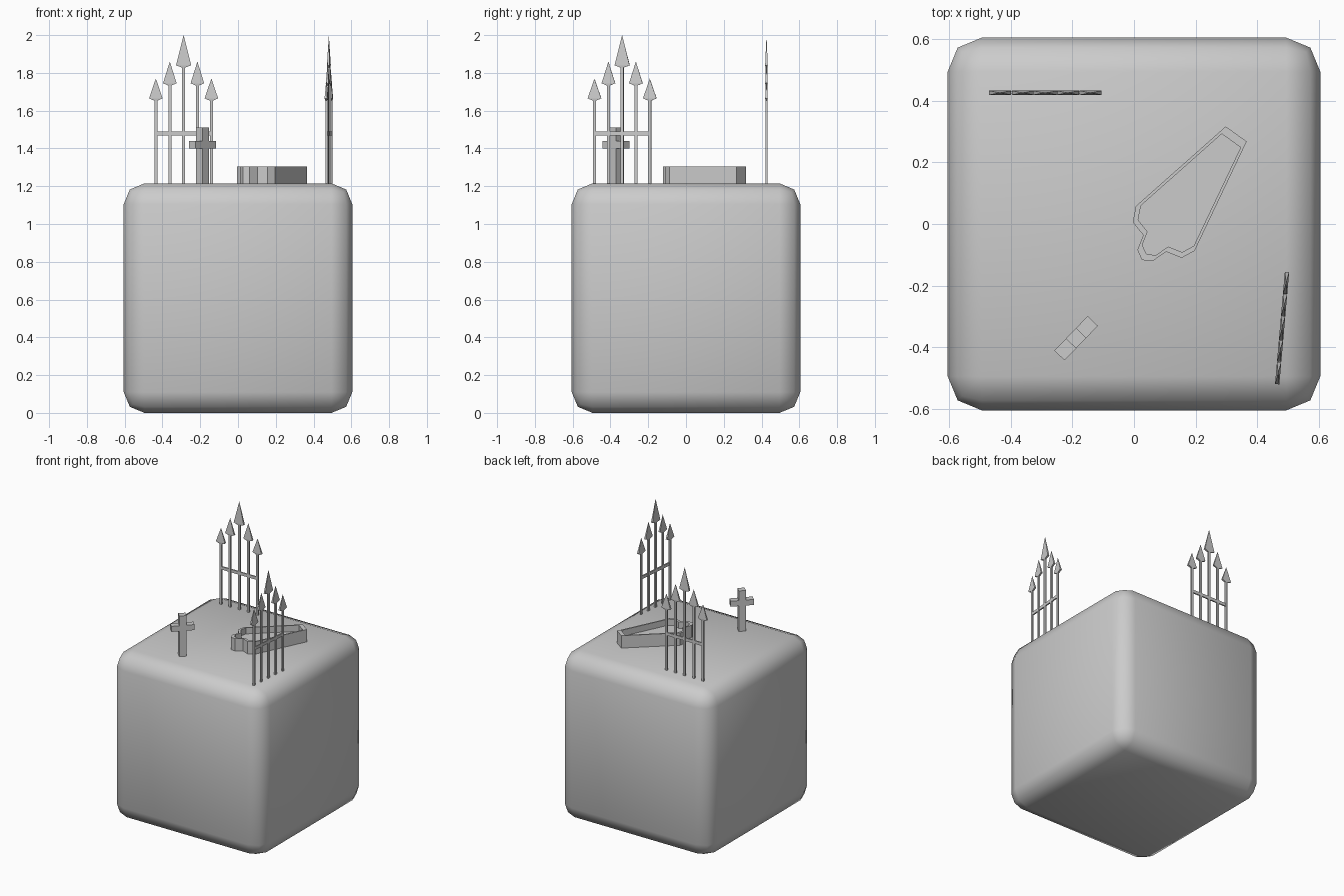
import bpy, bmesh
from math import radians
from mathutils import Vector, Matrix

if "Cube" in bpy.data.objects:
    bpy.data.objects.remove(bpy.data.objects["Cube"])

TOP = 1.215


def finish(bm, name, smooth=False):
    bmesh.ops.recalc_face_normals(bm, faces=bm.faces)
    me = bpy.data.meshes.new(name)
    bm.to_mesh(me)
    bm.free()
    for p in me.polygons:
        p.use_smooth = smooth
    ob = bpy.data.objects.new(name, me)
    bpy.context.collection.objects.link(ob)
    return ob


def add_box(bm, center, size):
    m = Matrix.Translation(center) @ Matrix.Diagonal((*size, 1))
    bmesh.ops.create_cube(bm, size=1, matrix=m)


def ring(bm, x, z, w, d):
    return [bm.verts.new((x + sx * w / 2, sy * d / 2, z))
            for sx, sy in ((-1, -1), (1, -1), (1, 1), (-1, 1))]


# Rounded ground block
bm = bmesh.new()
add_box(bm, (0, 0, TOP / 2), (1.21, 1.21, TOP))
bmesh.ops.bevel(bm, geom=bm.edges[:], offset=0.11, offset_type='OFFSET',
                segments=2, profile=0.5, affect='EDGES')
finish(bm, "ground_block", smooth=True)


# Fence: five spear-headed bars and one rail
def fence(name, loc, angle):
    bm = bmesh.new()
    # offset, tip height, widest height, head width
    spears = [(-0.147, 1.77, 1.665, 0.072), (-0.073, 1.86, 1.745, 0.072),
              (0, 2.0, 1.84, 0.08),
              (0.073, 1.86, 1.745, 0.072), (0.147, 1.77, 1.665, 0.072)]
    for x, tip, wide, w in spears:
        rings = [ring(bm, x, TOP - 0.01, 0.016, 0.011),
                 ring(bm, x, wide - 0.012, 0.016, 0.011),
                 ring(bm, x, wide, w, 0.014)]
        for a, b in zip(rings, rings[1:]):
            for i in range(4):
                j = (i + 1) % 4
                bm.faces.new((a[i], a[j], b[j], b[i]))
        apex = bm.verts.new((x, 0, tip))
        for i in range(4):
            bm.faces.new((rings[-1][i], rings[-1][(i + 1) % 4], apex))
        bm.faces.new(rings[0])
    add_box(bm, (0, 0, 1.48), (0.294, 0.009, 0.022))
    ob = finish(bm, name)
    ob.location = (*loc, 0)
    ob.rotation_euler.z = radians(angle)


fence("back_fence", (-0.288, 0.426), 0)
fence("side_fence", (0.481, -0.338), 85)

# Grave cross, extruded from the post outwards
bm = bmesh.new()
add_box(bm, (0, 0, (TOP - 0.01 + 1.51) / 2), (0.048, 0.046, 1.51 - TOP + 0.01))
for s in (-1, 1):
    add_box(bm, (s * 0.051, 0, 1.42), (0.054, 0.046, 0.04))
cross = finish(bm, "grave_cross")
cross.location = (-0.188, -0.371, 0)
cross.rotation_euler.z = radians(46)

# Open coffin: outline extruded up, rim, then sunken floor
outline = [(0.298, 0.317), (0.366, 0.268), (0.197, -0.087), (0.155, -0.11),
           (0.104, -0.09), (0.06, -0.121), (0.026, -0.117), (0.011, -0.084),
           (0.03, -0.036), (-0.004, 0.006), (0.006, 0.058)]
c = Vector((0.17, 0.075))
bm = bmesh.new()
loops = []
for scale, z in ((1, TOP - 0.005), (1, 1.305), (0.9, 1.305), (0.9, 1.26)):
    pts = [c + (Vector(p) - c) * scale for p in outline]
    loops.append([bm.verts.new((p.x, p.y, z)) for p in pts])
n = len(outline)
for a, b in zip(loops, loops[1:]):
    for i in range(n):
        j = (i + 1) % n
        bm.faces.new((a[i], a[j], b[j], b[i]))
bm.faces.new(loops[0])
bm.faces.new(loops[-1])
finish(bm, "coffin")
